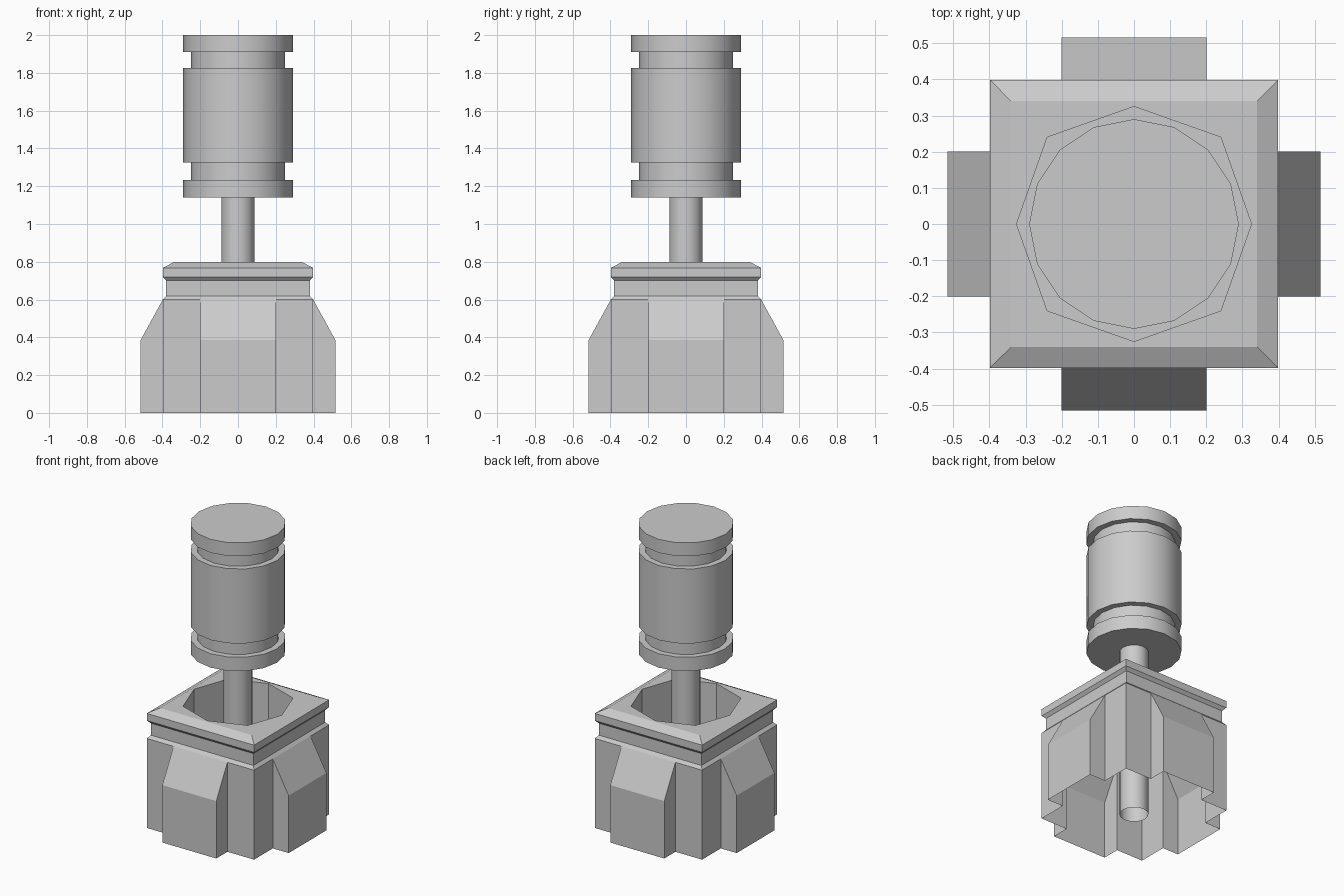
import bpy, bmesh, math
from mathutils import Matrix

if "Cube" in bpy.data.objects:
    bpy.data.objects.remove(bpy.data.objects["Cube"])


def make_object(name, bm, smooth=False):
    bmesh.ops.remove_doubles(bm, verts=bm.verts, dist=1e-4)
    bmesh.ops.recalc_face_normals(bm, faces=bm.faces)
    mesh = bpy.data.meshes.new(name)
    bm.to_mesh(mesh)
    bm.free()
    obj = bpy.data.objects.new(name, mesh)
    bpy.context.collection.objects.link(obj)
    if smooth:
        bpy.ops.object.select_all(action='DESELECT')
        obj.select_set(True)
        bpy.context.view_layer.objects.active = obj
        bpy.ops.object.shade_smooth_by_angle(angle=math.radians(35))
    return obj


def lathe(name, profile, sides):
    """Revolve (radius, z) points; a zero radius closes the end."""
    bm = bmesh.new()
    rings = []
    for r, z in profile:
        if r == 0:
            rings[-1:] and bm.faces.new(rings[-1])
            continue
        ring = [bm.verts.new((r * math.cos(2 * math.pi * i / sides),
                              r * math.sin(2 * math.pi * i / sides), z))
                for i in range(sides)]
        if rings:
            for i in range(sides):
                j = (i + 1) % sides
                bm.faces.new((rings[-1][i], rings[-1][j], ring[j], ring[i]))
        else:
            first = ring
        rings.append(ring)
    if profile[0][0] == 0:
        bm.faces.new(first[::-1])
    return make_object(name, bm, smooth=True)


# Socket base: one open-bottomed shell, built as a quarter and repeated
W, B, D = 0.398, 0.2, 0.516          # wall, buttress half width, buttress depth
TOP, SHOULDER, FOOT = 0.60, 0.385, 0.0
HOLE_AXIS, HOLE_DIAG, FLOOR = 0.325, 0.24, 0.47
COLLAR = [(W, TOP), (0.38, 0.62), (0.38, 0.70), (W, 0.72),
          (W, 0.768), (0.34, 0.798)]

faces = []
for s in (-1, 1):
    # wall panel beside the buttress, and the buttress cheek
    faces.append([(s * W, -W, FOOT), (s * B, -W, FOOT), (s * B, -W, TOP), (s * W, -W, TOP)])
    faces.append([(s * B, -W, FOOT), (s * B, -D, FOOT), (s * B, -D, SHOULDER), (s * B, -W, TOP)])
# buttress front and slope
faces.append([(-B, -D, FOOT), (B, -D, FOOT), (B, -D, SHOULDER), (-B, -D, SHOULDER)])
faces.append([(-B, -D, SHOULDER), (B, -D, SHOULDER), (B, -W, TOP), (-B, -W, TOP)])
# collar: first band meets the split wall top, the rest are plain quads
(r1, z1) = COLLAR[1]
faces.append([(-W, -W, TOP), (-B, -W, TOP), (B, -W, TOP), (W, -W, TOP),
              (r1, -r1, z1), (-r1, -r1, z1)])
for (a, za), (b, zb) in zip(COLLAR[1:], COLLAR[2:]):
    faces.append([(-a, -a, za), (a, -a, za), (b, -b, zb), (-b, -b, zb)])
# top plate around the eight-sided hole, the hole wall and its floor
c, zt = COLLAR[-1]
mid = (0, -HOLE_AXIS)
faces.append([(-c, -c, zt), (c, -c, zt), (*mid, zt)])
for s in (-1, 1):
    dg = (s * HOLE_DIAG, -HOLE_DIAG)
    faces.append([(s * c, -c, zt), (*dg, zt), (*mid, zt)])
    faces.append([(*dg, zt), (*mid, zt), (*mid, FLOOR), (*dg, FLOOR)])
    faces.append([(*dg, FLOOR), (*mid, FLOOR), (0, 0, FLOOR)])

bm = bmesh.new()
for k in range(4):
    rot = Matrix.Rotation(k * math.pi / 2, 3, 'Z')
    for f in faces:
        verts = [bm.verts.new(p) for p in f]
        for v in verts:
            v.co = rot @ v.co
        bm.faces.new(verts)
make_object("socket_base", bm)

# Rod running through the base, open at both ends
lathe("rod", [(0.088, 0.0), (0.088, 1.14)], 16)

# Grooved cylinder head
lathe("cylinder_head", [
    (0, 1.14), (0.29, 1.14), (0.29, 1.233), (0.25, 1.233), (0.25, 1.325),
    (0.29, 1.325), (0.29, 1.825), (0.25, 1.825), (0.25, 1.91),
    (0.29, 1.91), (0.29, 2.0), (0, 2.0)], 16)
